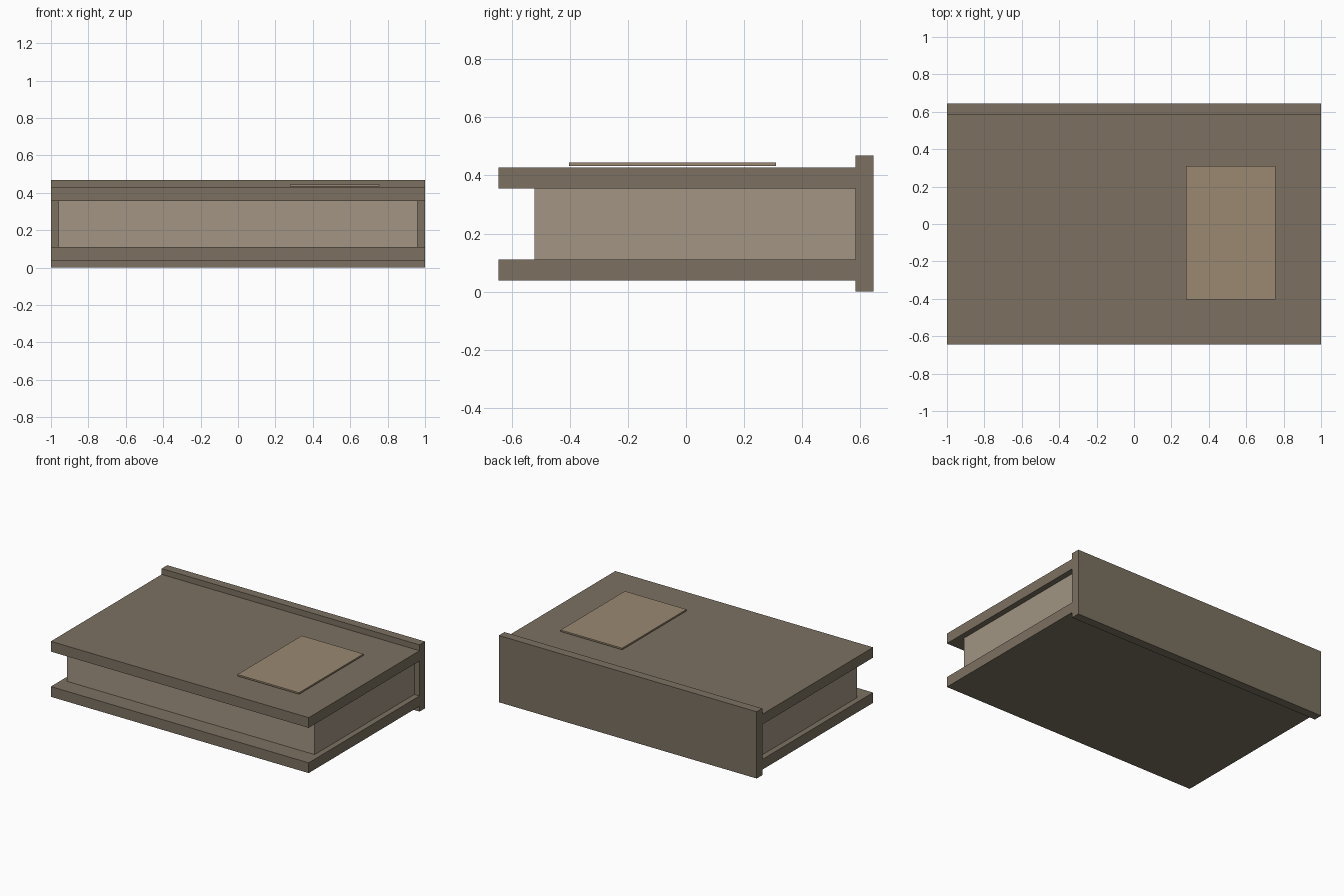
import bpy

if "Cube" in bpy.data.objects:
    bpy.data.objects.remove(bpy.data.objects["Cube"])


def material(name, rgb):
    m = bpy.data.materials.new(name)
    m.diffuse_color = (*rgb, 1)
    m.use_nodes = True
    m.node_tree.nodes["Principled BSDF"].inputs["Base Color"].default_value = m.diffuse_color
    return m


def box(name, x, y, z, mat):
    """Axis-aligned box from (min, max) ranges."""
    ranges = (x, y, z)
    bpy.ops.mesh.primitive_cube_add(size=1, location=[(a + b) / 2 for a, b in ranges])
    ob = bpy.context.object
    ob.name = ob.data.name = name
    ob.scale = [b - a for a, b in ranges]
    bpy.ops.object.transform_apply(location=False, rotation=False, scale=True)
    ob.data.materials.append(mat)
    return ob


leather = material("cover_brown", (0.20, 0.165, 0.12))
paper = material("page_beige", (0.36, 0.30, 0.225))
tan = material("label_tan", (0.32, 0.25, 0.165))

# Front and back covers
for name, z in (("bottom_cover", (0.038, 0.11)), ("top_cover", (0.355, 0.427))):
    box(name, (-1, 1), (-0.645, 0.583), z, leather)

# Spine, slightly taller than the covers
box("spine", (-1, 1), (0.583, 0.645), (0, 0.468), leather)

# Page block, inset on three sides
box("pages", (-0.96, 0.96), (-0.522, 0.583), (0.11, 0.355), paper)

# Thin label plate hovering just above the top cover
box("cover_label", (0.278, 0.756), (-0.403, 0.31), (0.433, 0.444), tan)
